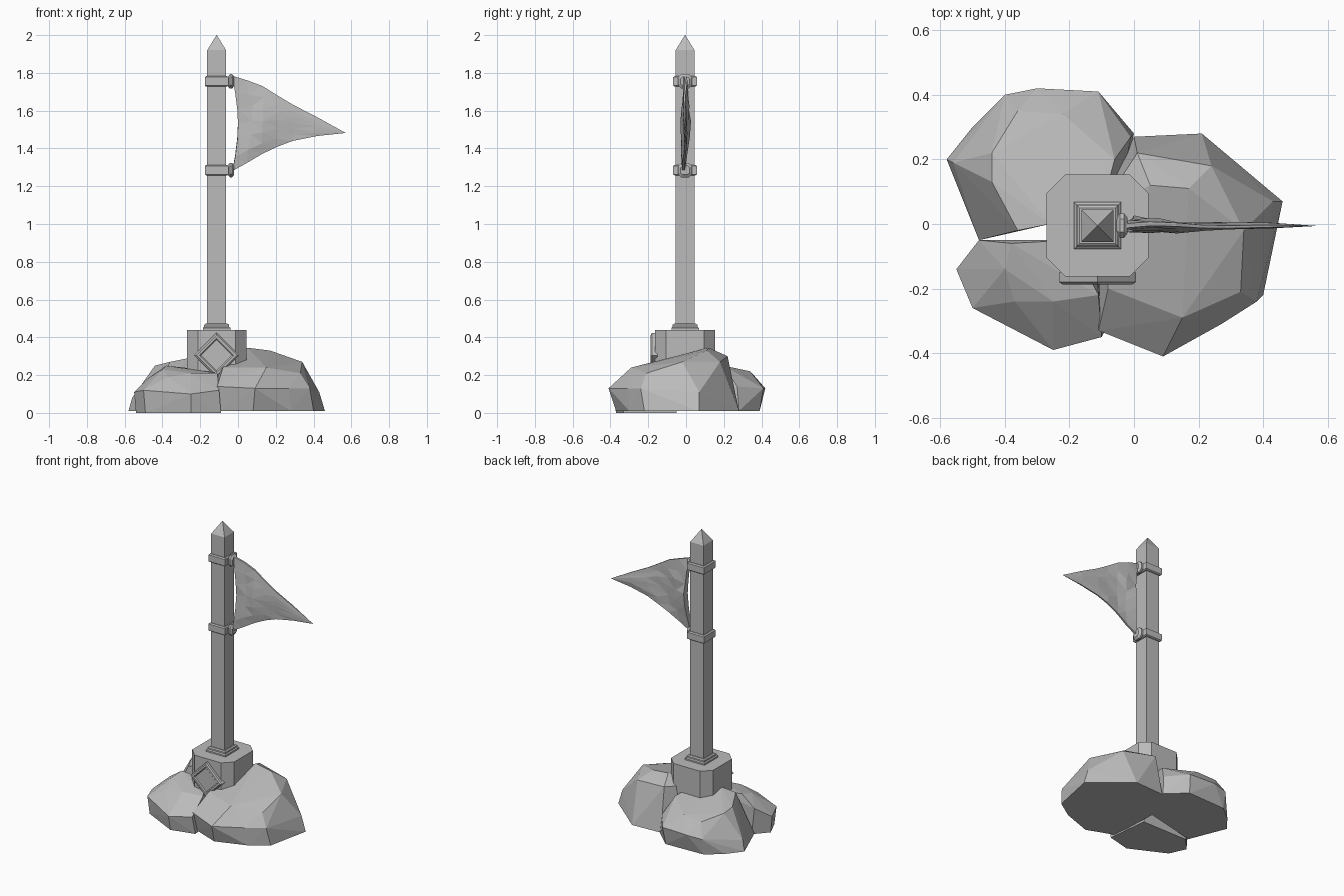
import bpy
import bmesh
import math
import random
from mathutils import Matrix, Vector

random.seed(4)
default_cube = bpy.data.objects.get("Cube")
if default_cube:
    bpy.data.objects.remove(default_cube, do_unlink=True)

# One plain stone grey for everything
grey = bpy.data.materials.new("stone grey")
grey.use_nodes = True
colour = (0.5, 0.5, 0.5, 1)
grey.diffuse_color = colour
grey.node_tree.nodes["Principled BSDF"].inputs["Base Color"].default_value = colour

POLE = Vector((-0.113, -0.005, 0))


def finish(bm, name, location=(0, 0, 0)):
    """Turn a bmesh into a flat shaded object."""
    bmesh.ops.recalc_face_normals(bm, faces=bm.faces)
    mesh = bpy.data.meshes.new(name)
    bm.to_mesh(mesh)
    bm.free()
    mesh.materials.append(grey)
    obj = bpy.data.objects.new(name, mesh)
    obj.location = location
    bpy.context.collection.objects.link(obj)
    return obj


def square(half, cut=0):
    """Square outline, with its corners cut off if asked."""
    if not cut:
        return [(half, half), (-half, half), (-half, -half), (half, -half)]
    k = half - cut
    return [(half, -k), (half, k), (k, half), (-k, half),
            (-half, k), (-half, -k), (-k, -half), (k, -half)]


def stack(name, sections, location, turn=None):
    """Loft matching outlines, given as (outline, height), and cap both ends."""
    bm = bmesh.new()
    rings = [[bm.verts.new((x, y, z)) for x, y in outline] for outline, z in sections]
    for low, high in zip(rings, rings[1:]):
        for i in range(len(low)):
            j = (i + 1) % len(low)
            bm.faces.new((low[i], low[j], high[j], high[i]))
    bm.faces.new(rings[0])
    bm.faces.new(rings[-1])
    if turn:
        bmesh.ops.transform(bm, matrix=turn, verts=bm.verts)
    return finish(bm, name, location)


def rock(name, rough_points):
    """Chipped boulder: convex hull round points in hundredths of a unit."""
    bm = bmesh.new()
    for point in rough_points:
        bm.verts.new(Vector(point) / 100)
    hull = bmesh.ops.convex_hull(bm, input=bm.verts)
    loose = [v for v in hull["geom_interior"] if isinstance(v, bmesh.types.BMVert)]
    bmesh.ops.delete(bm, geom=loose, context="VERTS")
    return finish(bm, name)


# Boulders
rock("right_rock", [
    (-10, -30, 1), (8, -37, 1), (28, -30, 1), (40, -22, 1), (46, 7, 1),
    (21, 28, 1), (0, 27, 1), (-12, 10, 1),
    (9, -41, 13), (-11, -33, 14), (27, -31, 13), (38, -24, 13), (43, 7, 11),
    (33, -21, 21), (15, -29, 24), (34, -2, 27), (24, 18, 27),
    (5, 12, 34.5), (17, 11, 33), (1, 22, 30), (-8, -20, 24), (-10, 5, 28)])
rock("back_rock", [
    (-58, 20, 1), (-50, 30, 1), (-40, 38, 1), (-12, 39, 1), (0, 28, 1),
    (-5, 5, 1), (-48, -5, 1),
    (-56, 19, 8), (-40, 40, 12), (-30, 42, 13), (-11, 41, 13), (-1, 27, 14),
    (-36, 35, 21), (-22, 34, 22), (-44, 22, 24), (-44, 13, 25),
    (-36, -2, 27), (-26, 0, 29), (-6, 20, 25), (-10, 5, 28)])
rock("front_rock", [
    (-54, -14, 0), (-49, -25, 0), (-25, -37, 0), (-9, -33, 0), (-12, -5, 0),
    (-46, -5, 0),
    (-55, -14, 11), (-50, -26, 12), (-25, -39, 10), (-10, -35, 12),
    (-48, -5, 18), (-38, -6, 25), (-40, -14, 23), (-37, -24, 19),
    (-25, -24, 21), (-11, -22, 21), (-20, -5, 23)])

# Plinth with cut corners
plinth = square(0.158, 0.058)
stack("plinth", [(plinth, 0.18), (plinth, 0.44)], POLE)

# Diamond plaque with a bevelled raised centre, standing against the plinth
plaque_turn = Matrix.Rotation(math.pi / 2, 4, "X") @ Matrix.Rotation(math.pi / 4, 4, "Z")
stack("plaque", [(square(0.084), 0), (square(0.084), 0.03),
                 (square(0.076), 0.037), (square(0.064), 0.037),
                 (square(0.058), 0.031)],
      (-0.113, -0.15, 0.305), plaque_turn)

# Pole and pointed tip
stack("pole", [(square(0.05), 0.42), (square(0.05), 1.92), (square(0.001), 2)], POLE)

# Stepped moulding at the foot of the pole
stack("pole_foot", [(square(0.073), 0.435), (square(0.073), 0.45),
                    (square(0.066), 0.456), (square(0.066), 0.466),
                    (square(0.058), 0.472)], POLE)

# Pole bands and the knobs which hold the flag
sideways = Matrix.Rotation(math.pi / 2, 4, "Y")
for level, height in (("lower", 1.285), ("upper", 1.755)):
    stack(level + "_band", [(square(0.055), -0.028), (square(0.063), -0.022),
                            (square(0.063), 0.022), (square(0.055), 0.028)],
          POLE + Vector((0, 0, height)))
    stack(level + "_knob", [(square(0.026, 0.012), -0.017), (square(0.038, 0.018), -0.006),
                            (square(0.038, 0.018), 0.006), (square(0.024, 0.011), 0.017)],
          (-0.037, -0.005, height), sideways)

# Pennant: a crumpled closed sheet, thick in the middle and thin at its edges
columns = [(-0.03, 1.785, 1.28), (0.05, 1.76, 1.325), (0.13, 1.73, 1.372),
           (0.21, 1.68, 1.41), (0.29, 1.632, 1.44), (0.42, 1.565, 1.466)]
ROWS = 6
bm = bmesh.new()
sides = []
for side in (-1, 1):
    grid = []
    for c, (x, top, bottom) in enumerate(columns):
        t = c / len(columns)
        line = []
        for r in range(ROWS + 1):
            s = r / ROWS
            belly = math.sin(math.pi * s)
            edge = r in (0, ROWS)
            jitter = 0 if edge else random.uniform(-1, 1)
            thick = (0.007 + 0.012 * belly) * (1 - 0.6 * t)
            wave = 0.009 * math.sin(7 * t + 4 * s) * (1 - t)
            line.append(bm.verts.new((
                x + 0.03 * belly * (1 - t) ** 3 + 0.012 * jitter * (c > 0),
                -0.006 + wave + side * thick + 0.006 * jitter * (1 - t),
                top + (bottom - top) * s + 0.012 * jitter * (1 - t))))
        grid.append(line)
    sides.append(grid)
tip = bm.verts.new((0.57, -0.006, 1.482))
for grid in sides:
    for left, right in zip(grid, grid[1:]):
        for r in range(ROWS):
            bm.faces.new((left[r], left[r + 1], right[r + 1], right[r]))
    for r in range(ROWS):
        bm.faces.new((grid[-1][r], grid[-1][r + 1], tip))
front, back = sides
for r in range(ROWS):
    bm.faces.new((front[0][r], front[0][r + 1], back[0][r + 1], back[0][r]))
for r in (0, ROWS):
    for c in range(len(columns) - 1):
        bm.faces.new((front[c][r], front[c + 1][r], back[c + 1][r], back[c][r]))
    bm.faces.new((front[-1][r], back[-1][r], tip))
bmesh.ops.triangulate(bm, faces=bm.faces)
finish(bm, "pennant")
